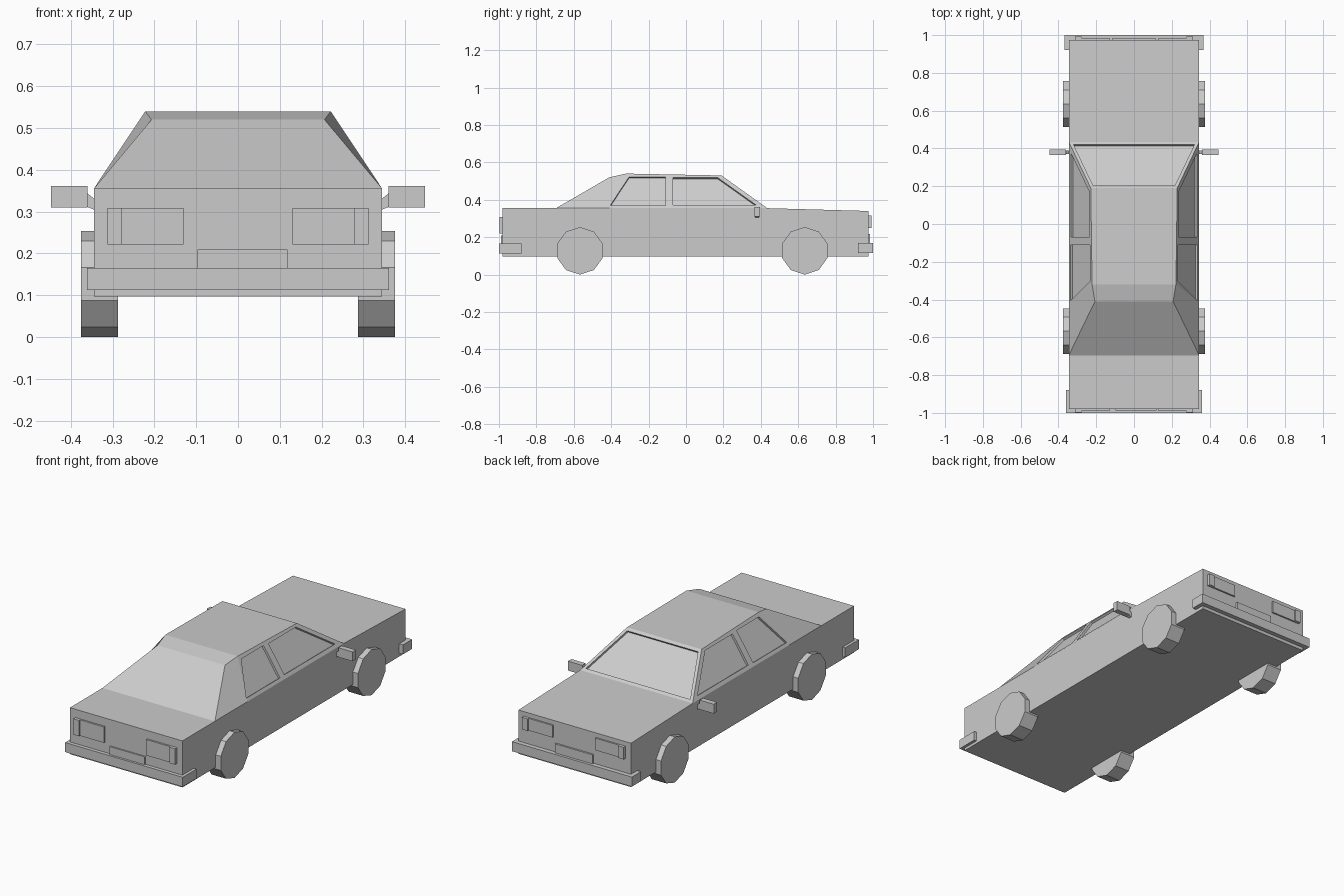
import bpy, bmesh, math
from mathutils import Vector

if "Cube" in bpy.data.objects:
    bpy.data.objects.remove(bpy.data.objects["Cube"])


def mesh_object(name, verts, faces):
    bm = bmesh.new()
    vs = [bm.verts.new(v) for v in verts]
    for f in faces:
        bm.faces.new([vs[i] for i in f])
    bmesh.ops.recalc_face_normals(bm, faces=bm.faces)
    me = bpy.data.meshes.new(name)
    bm.to_mesh(me)
    bm.free()
    ob = bpy.data.objects.new(name, me)
    bpy.context.collection.objects.link(ob)
    return ob


def prism(name, loop_a, loop_b):
    n = len(loop_a)
    faces = [tuple(range(n)), tuple(range(n, 2 * n))]
    faces += [(i, (i + 1) % n, n + (i + 1) % n, n + i) for i in range(n)]
    return mesh_object(name, list(loop_a) + list(loop_b), faces)


def box(name, x, y, z):
    a = [(x[0], y[0], z[0]), (x[1], y[0], z[0]), (x[1], y[1], z[0]), (x[0], y[1], z[0])]
    return prism(name, a, [(p[0], p[1], z[1]) for p in a])


# Lower body: side profile extruded across the width
W = 0.345
side = [(-0.98, 0.097), (0.975, 0.097), (0.975, 0.34), (0.435, 0.355), (-0.98, 0.355)]
prism("body", [(-W, y, z) for y, z in side], [(W, y, z) for y, z in side])


# Cabin: sloping sides, tapered rear pillars
def side_x(z):
    return W - 0.665 * (z - 0.355)


half = [(W, -0.695, 0.355), (W, -0.41, 0.355), (W, 0.435, 0.355),
        (side_x(0.53), 0.19, 0.53), (side_x(0.54), -0.32, 0.54), (0.207, -0.41, 0.52)]
verts = half + [(-x, y, z) for x, y, z in half]
faces = [(1, 2, 3, 4), (0, 1, 4, 5), (7, 8, 9, 10), (6, 7, 10, 11),
         (2, 8, 9, 3), (3, 9, 10, 4), (4, 10, 11, 5), (5, 11, 6, 0),
         (0, 1, 2, 8, 7, 6)]
cabin = mesh_object("cabin", verts, faces)


# Recessed windows cut into the cabin
def recess(name, loop, depth=0.012):
    pts = [Vector(p) for p in loop]
    n = (pts[1] - pts[0]).cross(pts[2] - pts[0]).normalized() * depth
    cutter = prism(name, [p + n for p in pts], [p - n for p in pts])
    cutter.hide_render = True
    cutter.hide_set(True)
    cutter.display_type = 'WIRE'
    mod = cabin.modifiers.new(name, 'BOOLEAN')
    mod.operation = 'DIFFERENCE'
    mod.solver = 'EXACT'
    mod.object = cutter


windows = {"rear_window_cutter": [(-0.405, 0.37), (-0.11, 0.37), (-0.11, 0.522), (-0.305, 0.522)],
           "front_window_cutter": [(-0.07, 0.372), (0.375, 0.372), (0.17, 0.518), (-0.07, 0.518)]}
for s in (-1, 1):
    for name, loop in windows.items():
        recess(name, [(s * side_x(z), y, z) for y, z in loop])


def screen_point(x, t):
    return (x, 0.435 - 0.245 * t, 0.355 + 0.175 * t)


recess("windscreen_cutter", [screen_point(-0.32, 0.06), screen_point(0.32, 0.06),
                             screen_point(0.217, 0.94), screen_point(-0.217, 0.94)])

# Wheels: ten-sided cylinders with a corner at the bottom
R = 0.127
for y0 in (-0.567, 0.635):
    for s in (-1, 1):
        ring = [(y0 + R * math.sin(k * math.pi / 5), R - R * math.cos(k * math.pi / 5))
                for k in range(10)]
        prism("wheel", [(s * 0.287, y, z) for y, z in ring],
              [(s * 0.376, y, z) for y, z in ring])

# Bumpers wrapping round the corners
box("bumper", (-0.361, 0.361), (-1.0, -0.88), (0.112, 0.165))
box("bumper", (-0.368, 0.368), (0.92, 1.0), (0.115, 0.168))

# Number plates
box("plate", (-0.097, 0.119), (-0.988, -0.97), (0.163, 0.209))
box("plate", (-0.115, 0.115), (0.97, 0.985), (0.165, 0.218))

for s in (-1, 1):
    # Lamps at both ends: wide panel plus narrow outer section
    for y_in, y_mid, y_out, z in ((-0.97, -0.99, -0.998, (0.221, 0.309)),
                                  (0.96, 0.984, 0.992, (0.248, 0.315))):
        box("lamp", sorted((s * 0.13, s * 0.277)), sorted((y_in, y_mid)), z)
        box("lamp_outer", sorted((s * 0.277, s * 0.312)), sorted((y_in, y_out)), z)
    # Door mirror and its arm
    box("mirror", sorted((s * 0.36, s * 0.447)), (0.365, 0.395), (0.31, 0.362))
    arm = [(0.34, 0.303), (0.362, 0.312), (0.362, 0.345), (0.34, 0.328)]
    prism("mirror_arm", [(s * x, 0.37, z) for x, z in arm],
          [(s * x, 0.39, z) for x, z in arm])
